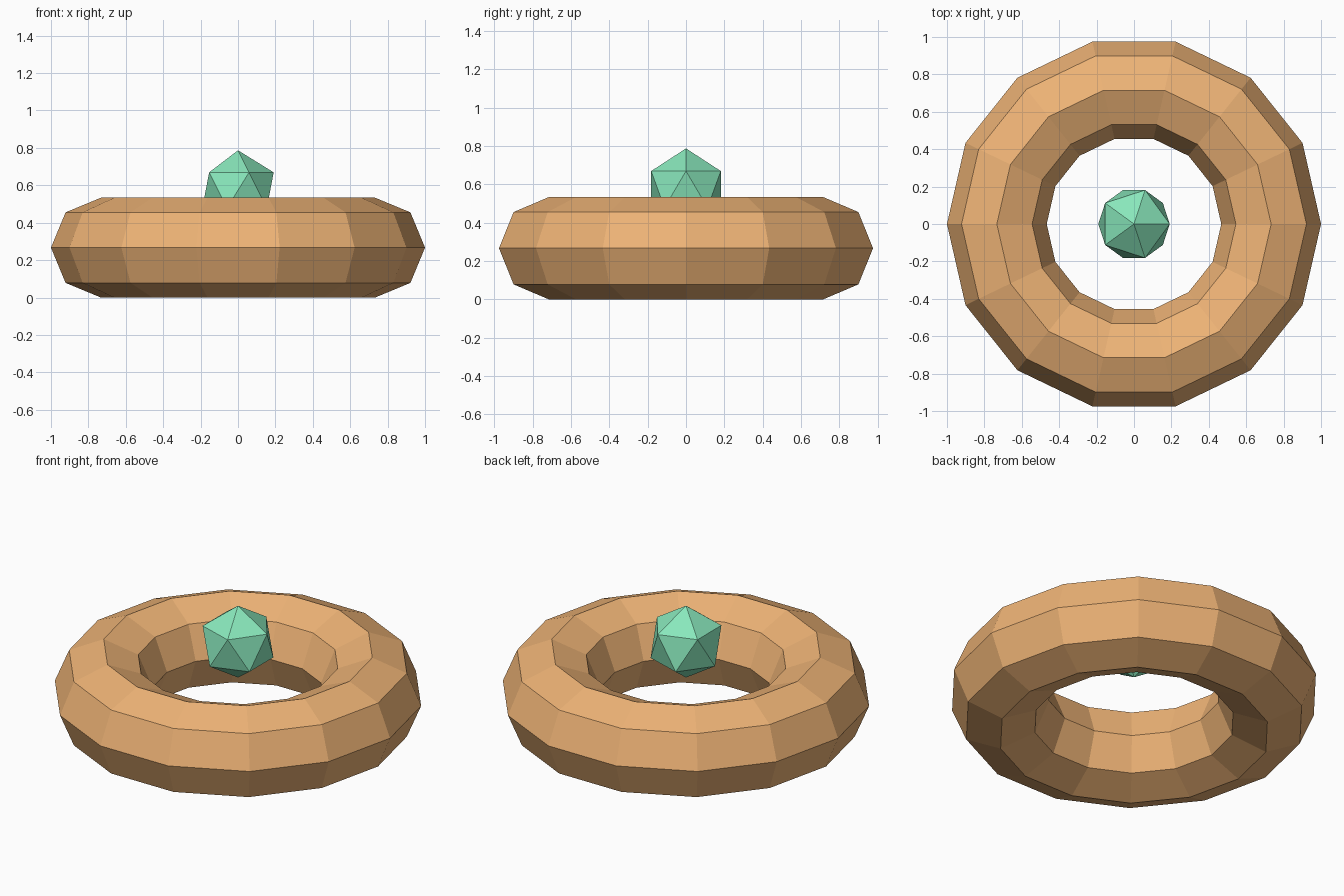
import bpy

if "Cube" in bpy.data.objects:
    bpy.data.objects.remove(bpy.data.objects["Cube"])

MINOR = 0.2667          # tube radius
MAJOR = 1.0 - MINOR     # ring radius
GEM_R = 0.2133


def finish(name, color):
    obj = bpy.context.object
    obj.name = name
    mat = bpy.data.materials.new(name + "_material")
    mat.diffuse_color = (*color, 1)
    mat.use_nodes = True
    mat.node_tree.nodes["Principled BSDF"].inputs["Base Color"].default_value = mat.diffuse_color
    obj.data.materials.append(mat)
    bpy.ops.object.shade_flat()


# Low-poly ring lying on the ground
bpy.ops.mesh.primitive_torus_add(major_segments=14, minor_segments=8,
                                 major_radius=MAJOR, minor_radius=MINOR,
                                 location=(0, 0, MINOR))
finish("ring", (0.85, 0.45, 0.18))

# Faceted gem floating over the hole
bpy.ops.mesh.primitive_ico_sphere_add(subdivisions=1, radius=GEM_R,
                                      location=(0, 0, 0.787 - GEM_R))
finish("floating_gem", (0.25, 0.8, 0.5))
